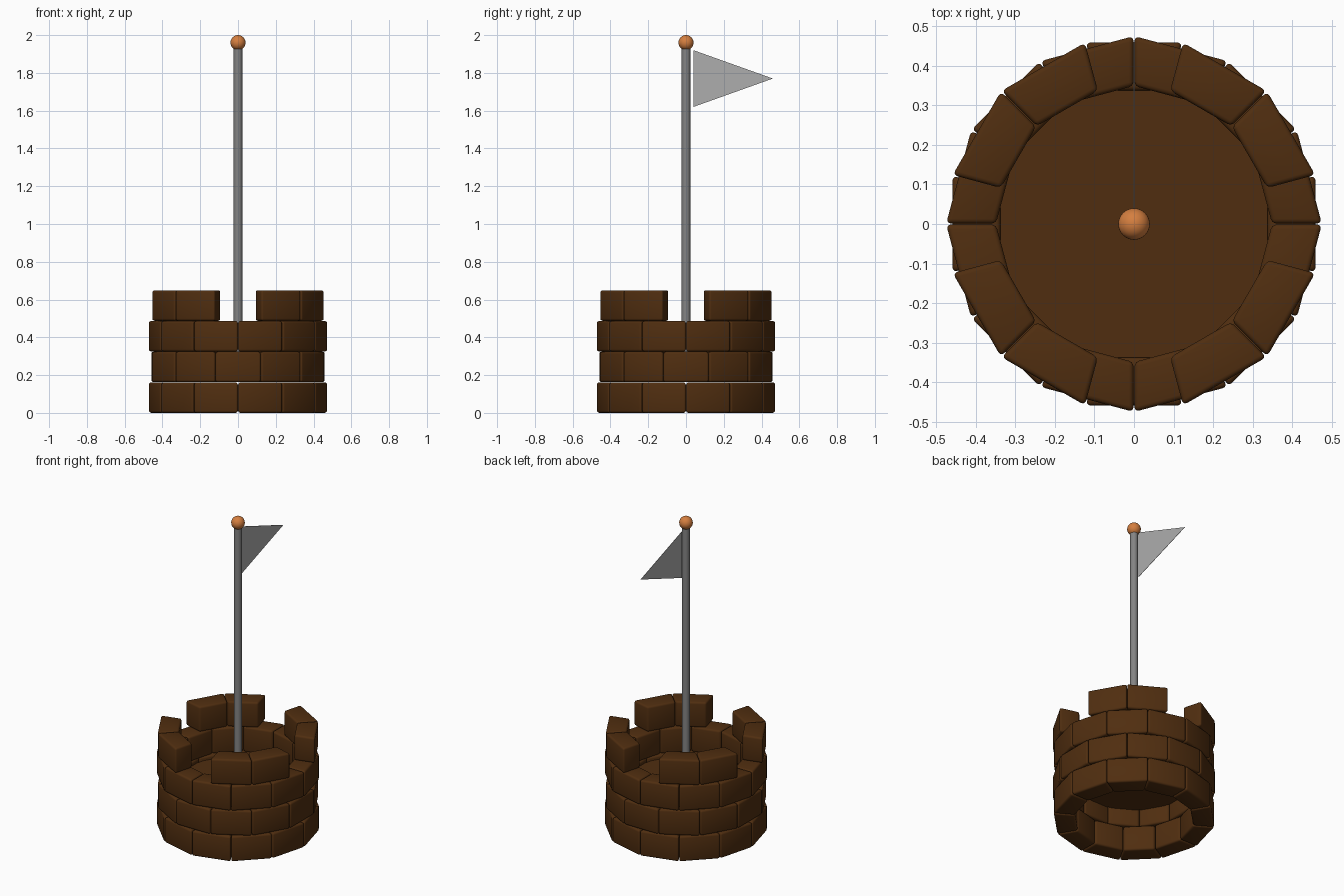
import bpy, bmesh, math
from math import sin, cos, pi, radians

if "Cube" in bpy.data.objects:
    bpy.data.objects.remove(bpy.data.objects["Cube"])


def material(name, rgb):
    m = bpy.data.materials.new(name)
    m.diffuse_color = (*rgb, 1)
    m.use_nodes = True
    m.node_tree.nodes["Principled BSDF"].inputs["Base Color"].default_value = m.diffuse_color
    return m


BROWN = material("brown brick", (0.080, 0.027, 0.005))
GREY = material("grey metal", (0.23, 0.23, 0.23))
LIGHT = material("light grey cloth", (0.42, 0.42, 0.42))
ORANGE = material("orange knob", (0.66, 0.21, 0.05))

OUTER, INNER, COURSE = 0.475, 0.349, 0.1625


def finish(name, bm, mat, angle=None):
    bmesh.ops.recalc_face_normals(bm, faces=bm.faces)
    me = bpy.data.meshes.new(name)
    bm.to_mesh(me)
    bm.free()
    me.materials.append(mat)
    ob = bpy.data.objects.new(name, me)
    bpy.context.collection.objects.link(ob)
    if angle:
        bpy.ops.object.select_all(action='DESELECT')
        ob.select_set(True)
        bpy.context.view_layer.objects.active = ob
        bpy.ops.object.shade_smooth_by_angle(angle=radians(angle))
    return ob


def add_brick(bm, start, z0):
    # wedge-shaped block covering 30 degrees of the ring
    gap = radians(0.15)
    a, b = radians(start) + gap, radians(start + 30) - gap
    ring = [(OUTER, a), (OUTER, b), (INNER, b), (INNER, a)]
    lo, hi = ([bm.verts.new((r * cos(t), r * sin(t), z)) for r, t in ring]
              for z in (z0, z0 + COURSE - 0.001))
    bm.faces.new(lo[::-1])
    bm.faces.new(hi)
    for i in range(4):
        j = (i + 1) % 4
        bm.faces.new((lo[i], lo[j], hi[j], hi[i]))


def brick_course(name, starts, z0):
    bm = bmesh.new()
    for s in starts:
        add_brick(bm, s, z0)
    bmesh.ops.bevel(bm, geom=bm.edges[:], offset=0.012, segments=3,
                    profile=0.5, affect='EDGES')
    finish(name, bm, BROWN, 35)


# three full courses with staggered joints
for i in range(3):
    offset = 15 * (i % 2)
    brick_course(f"wall_course_{i + 1}", [offset + 30 * k for k in range(12)], i * COURSE)

# battlements: two bricks per quadrant, gaps facing the four sides
brick_course("battlements", [90 * q + s for q in range(4) for s in (15, 45)], 3 * COURSE)


def cylinder(name, r, z0, z1, sides, mat, angle):
    bm = bmesh.new()
    bmesh.ops.create_cone(bm, cap_ends=True, segments=sides, radius1=r, radius2=r, depth=z1 - z0)
    bmesh.ops.translate(bm, verts=bm.verts, vec=(0, 0, (z0 + z1) / 2))
    return finish(name, bm, mat, angle)


# floor inside the tower and the flagpole
cylinder("floor", 0.345, 0.27, 0.30, 32, BROWN, 35)
cylinder("flagpole", 0.023, 0.28, 1.94, 16, GREY, 35)

# round knob on the pole
bm = bmesh.new()
bmesh.ops.create_uvsphere(bm, u_segments=24, v_segments=16, radius=0.04)
bmesh.ops.translate(bm, verts=bm.verts, vec=(0, 0, 1.96))
finish("pole_knob", bm, ORANGE, 60)

# thin triangular pennant
bm = bmesh.new()
tri = [(0.04, 1.62), (0.46, 1.77), (0.04, 1.92)]
a, b = ([bm.verts.new((x, y, z)) for y, z in tri] for x in (-0.001, 0.001))
bm.faces.new(a[::-1])
bm.faces.new(b)
for i in range(3):
    j = (i + 1) % 3
    bm.faces.new((a[i], a[j], b[j], b[i]))
finish("pennant", bm, LIGHT)
